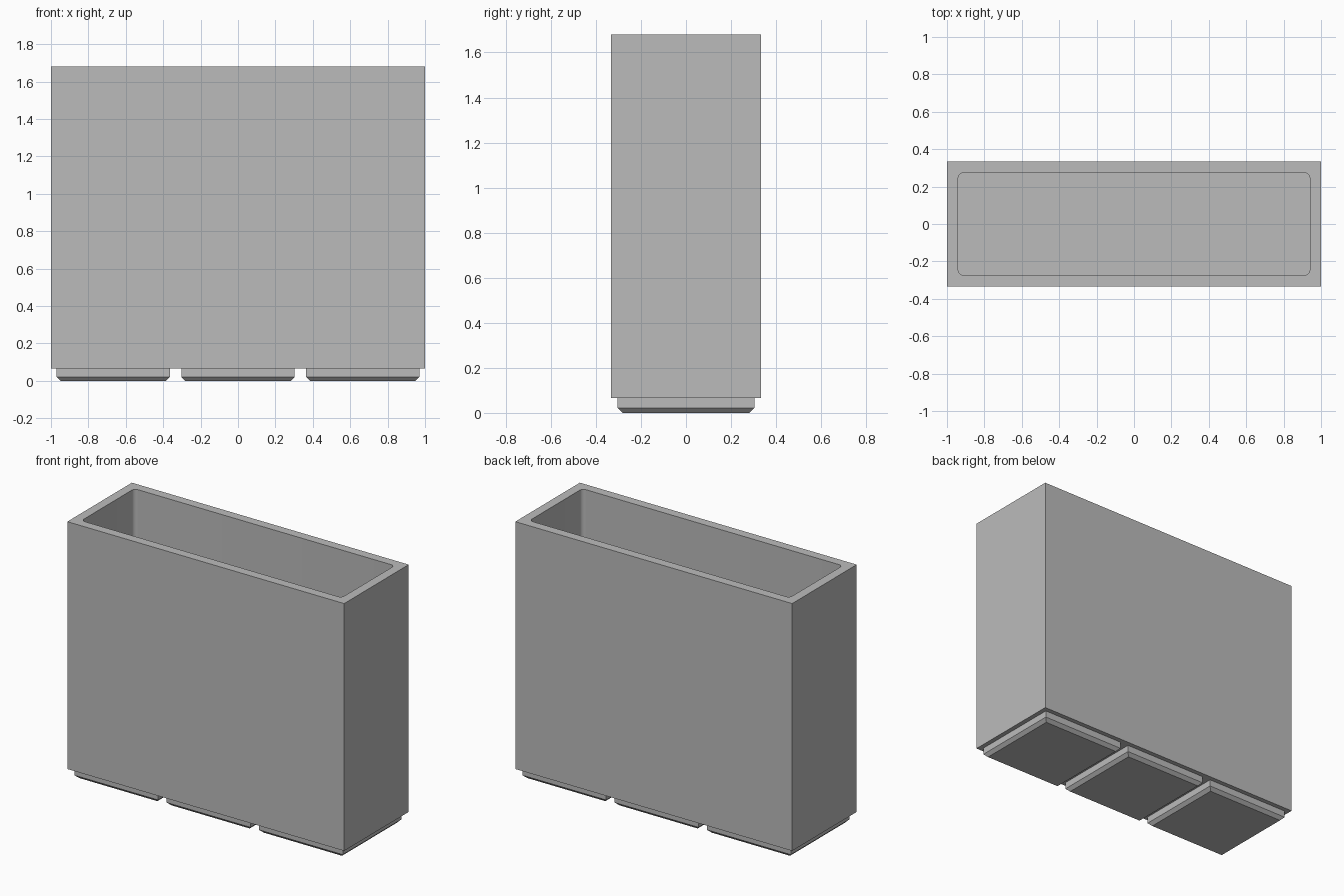
import bpy
import bmesh
import math

cube = bpy.data.objects.get("Cube")
if cube:
    bpy.data.objects.remove(cube, do_unlink=True)

HALF_X, HALF_Y = 1.0, 0.333
BASE_Z, FLOOR_Z, TOP_Z = 0.065, 0.125, 1.68
WALL, RADIUS, STEPS = 0.06, 0.027, 6
FOOT_PITCH, FOOT_HALF, CHAMFER = 0.667, 0.303, 0.021

grey = bpy.data.materials.new("plain_grey")
grey.use_nodes = True
colour = (0.5, 0.5, 0.5, 1)
grey.diffuse_color = colour
grey.node_tree.nodes["Principled BSDF"].inputs["Base Color"].default_value = colour


def finish(name, bm):
    bmesh.ops.recalc_face_normals(bm, faces=bm.faces)
    mesh = bpy.data.meshes.new(name)
    bm.to_mesh(mesh)
    bm.free()
    mesh.materials.append(grey)
    obj = bpy.data.objects.new(name, mesh)
    bpy.context.collection.objects.link(obj)
    return obj


def ring(bm, hx, hy, z):
    """Rectangular ring of vertices, counter-clockwise."""
    return [bm.verts.new((sx * hx, sy * hy, z))
            for sx, sy in ((1, 1), (-1, 1), (-1, -1), (1, -1))]


def rounded_ring(bm, hx, hy, r, z):
    """Four lists of vertices, one arc per rounded corner."""
    arcs = []
    for i, (sx, sy) in enumerate(((1, 1), (-1, 1), (-1, -1), (1, -1))):
        angles = [(i + k / STEPS) * math.pi / 2 for k in range(STEPS + 1)]
        arcs.append([bm.verts.new((sx * (hx - r) + r * math.cos(a),
                                   sy * (hy - r) + r * math.sin(a), z))
                     for a in angles])
    return arcs


def skin(bm, low, high):
    n = len(low)
    for i in range(n):
        j = (i + 1) % n
        bm.faces.new((low[i], low[j], high[j], high[i]))


# Open bin: outer shell, rim and rounded inner cavity
bm = bmesh.new()
bottom = ring(bm, HALF_X, HALF_Y, BASE_Z)
top = ring(bm, HALF_X, HALF_Y, TOP_Z)
bm.faces.new(bottom)
skin(bm, bottom, top)
mouth = rounded_ring(bm, HALF_X - WALL, HALF_Y - WALL, RADIUS, TOP_Z)
floor = rounded_ring(bm, HALF_X - WALL, HALF_Y - WALL, RADIUS, FLOOR_Z)
for i in range(4):
    j = (i + 1) % 4
    bm.faces.new((top[i], top[j], mouth[j][0], mouth[i][-1]))
    for a, b in zip(mouth[i], mouth[i][1:]):
        bm.faces.new((top[i], b, a))
floor_loop = sum(floor, [])
skin(bm, floor_loop, sum(mouth, []))
bm.faces.new(floor_loop)
bin_body = finish("bin_body", bm)
bpy.context.view_layer.objects.active = bin_body
bin_body.select_set(True)
bpy.ops.object.shade_smooth_by_angle(angle=math.radians(30))
bin_body.select_set(False)

# Three square feet with chamfered lower edges
for name, x in (("right_foot", -FOOT_PITCH), ("middle_foot", 0), ("left_foot", FOOT_PITCH)):
    bm = bmesh.new()
    rings = [ring(bm, FOOT_HALF - CHAMFER, FOOT_HALF - CHAMFER, 0),
             ring(bm, FOOT_HALF, FOOT_HALF, CHAMFER),
             ring(bm, FOOT_HALF, FOOT_HALF, BASE_Z)]
    for low, high in zip(rings, rings[1:]):
        skin(bm, low, high)
    bm.faces.new(rings[0])
    bm.faces.new(rings[-1])
    finish(name, bm).location.x = x
